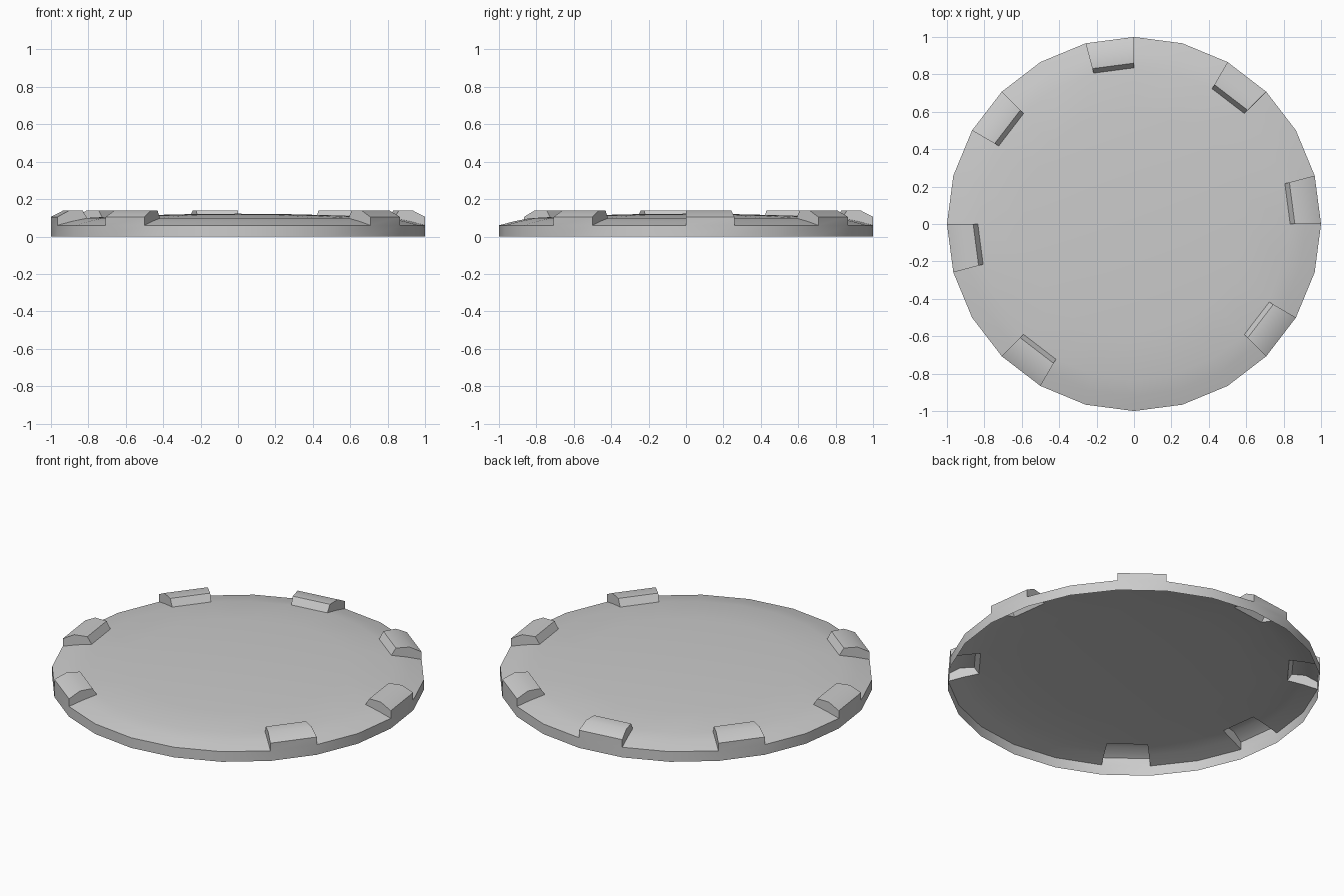
import bpy, bmesh, math

if "Cube" in bpy.data.objects:
    bpy.data.objects.remove(bpy.data.objects["Cube"])

SIDES = 24
RIM = [(1, 0), (1, 0.06), (0.92, 0.081), (0.835, 0.098)]
LUG = [(1, 0), (1, 0.06), (1, 0.105), (0.935, 0.139), (0.86, 0.139), (0.835, 0.098)]
DOME = [(0.835, 0.098), (0.6, 0.111), (0.3, 0.119)]

bm = bmesh.new()


def pt(p, i):
    a = 2 * math.pi * i / SIDES
    return bm.verts.new((p[0] * math.cos(a), p[0] * math.sin(a), p[1]))


def strip(profile, i):
    for p, q in zip(profile, profile[1:]):
        bm.faces.new((pt(p, i), pt(p, i + 1), pt(q, i + 1), pt(q, i)))


for i in range(SIDES):
    # hollow lug on every third segment, except one plain segment at the front
    if i % 3 == 0 and i != 18:
        strip(LUG, i)
        side = LUG[1:] + [RIM[2]]
        bm.faces.new([pt(p, i) for p in side])
        bm.faces.new([pt(p, i + 1) for p in reversed(side)])
    else:
        strip(RIM, i)
    # shallow domed panel
    strip(DOME, i)
    bm.faces.new((pt(DOME[-1], i), pt(DOME[-1], i + 1), pt((0, 0.122), i)))

bmesh.ops.remove_doubles(bm, verts=bm.verts[:], dist=0.0005)
mesh = bpy.data.meshes.new("lid")
bm.to_mesh(mesh)
bm.free()
lid = bpy.data.objects.new("lid", mesh)
bpy.context.collection.objects.link(lid)

# smooth rim and dome, crisp lug edges
bpy.context.view_layer.objects.active = lid
lid.select_set(True)
bpy.ops.object.shade_smooth_by_angle(angle=math.radians(35))
